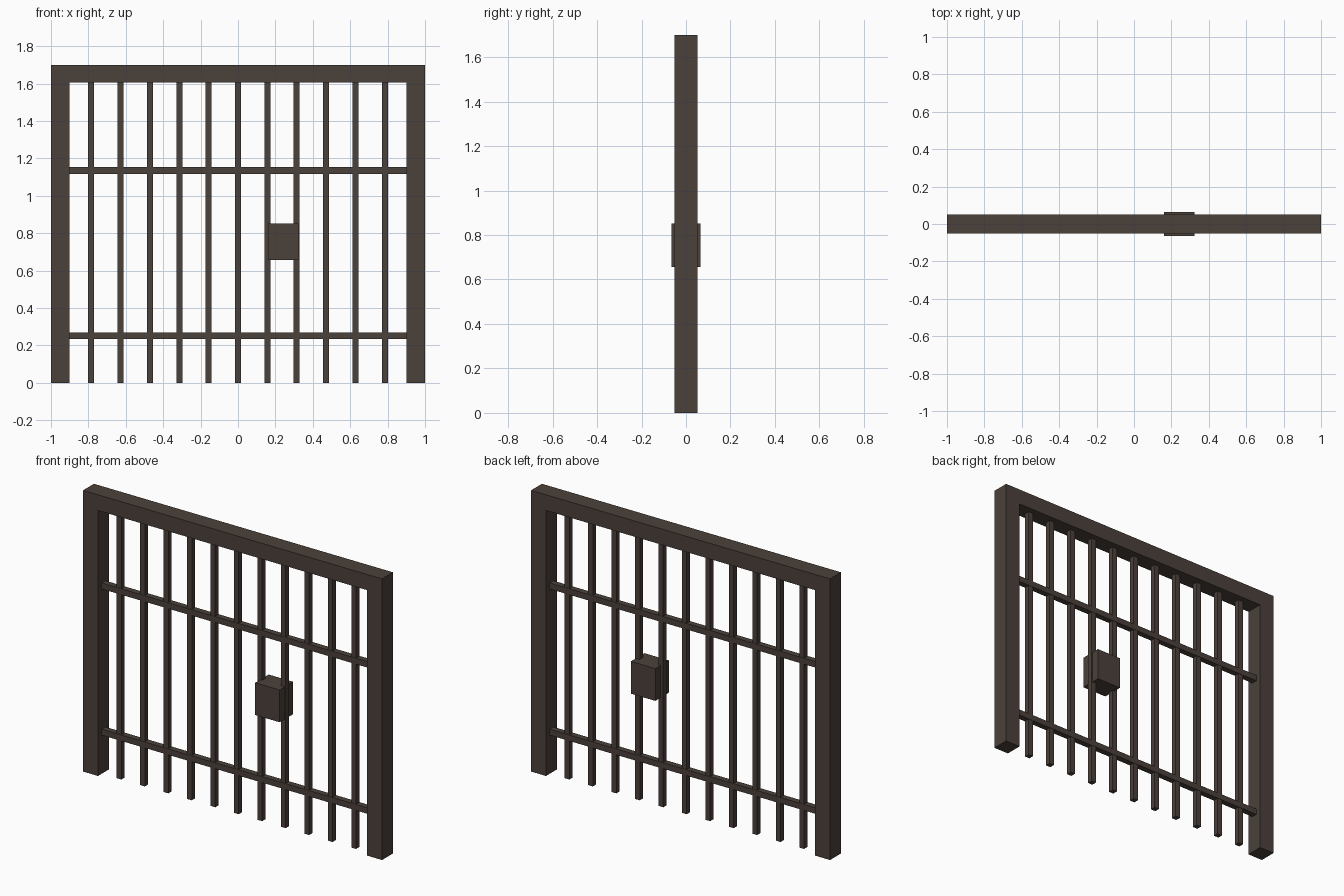
import bpy, bmesh

if "Cube" in bpy.data.objects:
    bpy.data.objects.remove(bpy.data.objects["Cube"])

iron = bpy.data.materials.new("dark_brown_iron")
iron.diffuse_color = (0.07, 0.053, 0.043, 1.0)
iron.use_nodes = True
iron.node_tree.nodes["Principled BSDF"].inputs["Base Color"].default_value = iron.diffuse_color


def finish(name, bm):
    bmesh.ops.recalc_face_normals(bm, faces=bm.faces)
    mesh = bpy.data.meshes.new(name)
    bm.to_mesh(mesh)
    bm.free()
    mesh.materials.append(iron)
    obj = bpy.data.objects.new(name, mesh)
    bpy.context.collection.objects.link(obj)
    return obj


def box(name, x, y, z):
    """Box from (min, max) ranges on each axis."""
    bm = bmesh.new()
    bmesh.ops.create_cube(bm, size=1.0)
    for v in bm.verts:
        v.co = [r[0] if c < 0 else r[1] for c, r in zip(v.co, (x, y, z))]
    return finish(name, bm)


# Outer frame: two posts and a top beam as one extruded arch
arch = [(-1, 0), (-0.9, 0), (-0.9, 1.605), (0.9, 1.605),
        (0.9, 0), (1, 0), (1, 1.7), (-1, 1.7)]
bm = bmesh.new()
face = bm.faces.new([bm.verts.new((x, -0.052, z)) for x, z in arch])
ext = bmesh.ops.extrude_face_region(bm, geom=[face], use_keep_orig=True)
new_verts = [g for g in ext["geom"] if isinstance(g, bmesh.types.BMVert)]
bmesh.ops.translate(bm, verts=new_verts, vec=(0, 0.104, 0))
finish("gate_frame", bm)

# Vertical bars
for i in range(11):
    cx = (i - 5) * 0.157
    box(f"vertical_bar_{i + 1}", (cx - 0.016, cx + 0.016),
        (-0.016, 0.016), (0, 1.605))

# Horizontal rails
for name, cz in (("lower_rail", 0.252), ("upper_rail", 1.136)):
    box(name, (-0.9, 0.9), (-0.018, 0.018), (cz - 0.018, cz + 0.018))

# Lock box
box("lock_box", (0.16, 0.324), (-0.065, 0.065), (0.657, 0.852))
